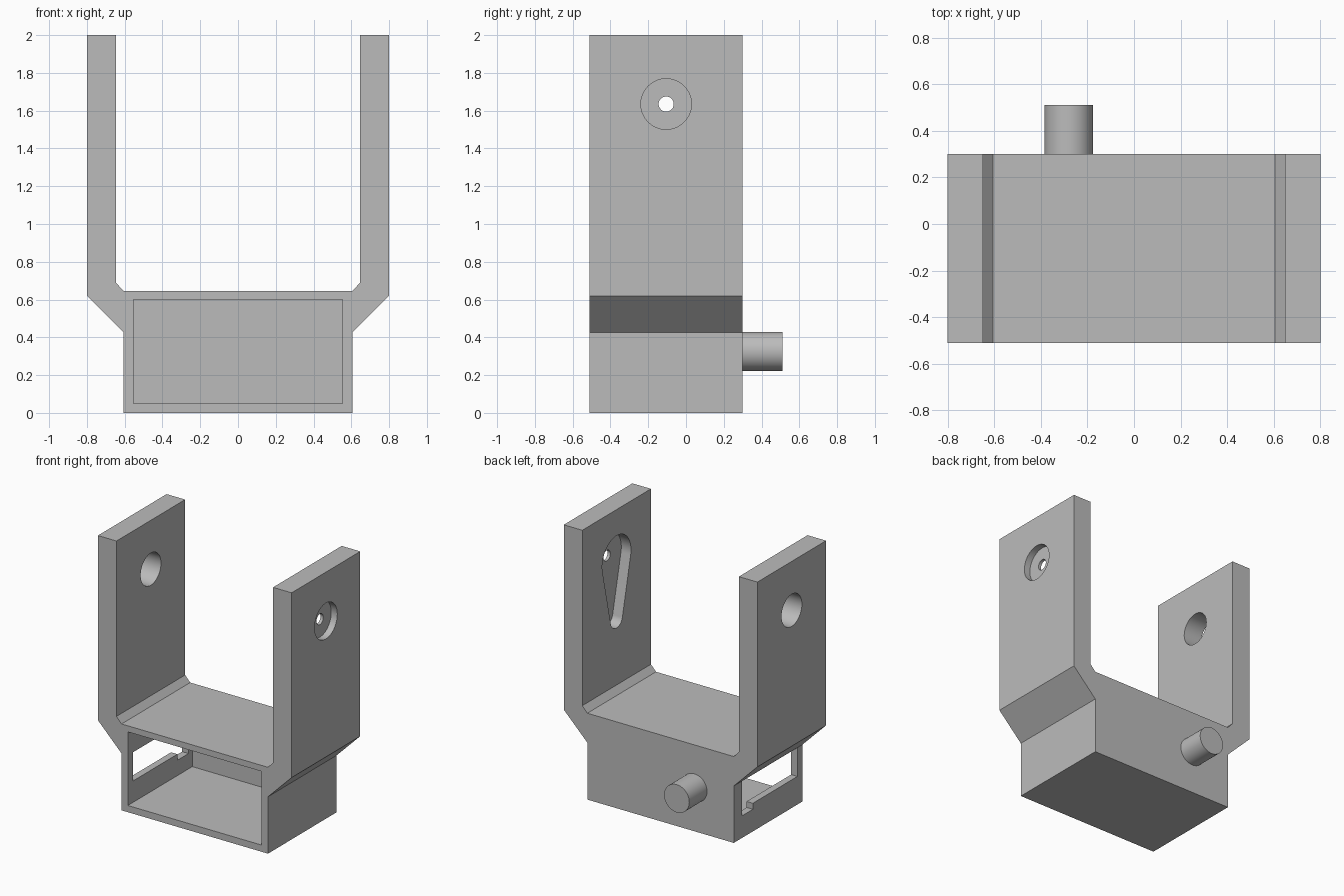
import bpy, bmesh, math
from mathutils import Matrix, Vector

if "Cube" in bpy.data.objects:
    bpy.data.objects.remove(bpy.data.objects["Cube"], do_unlink=True)

# Single grey plastic
grey = bpy.data.materials.new("grey_plastic")
grey.use_nodes = True
colour = (0.5, 0.5, 0.5, 1)
grey.diffuse_color = colour
grey.node_tree.nodes["Principled BSDF"].inputs["Base Color"].default_value = colour

FRONT, BACK = -0.51, 0.30
PIVOT_Y, PIVOT_Z = -0.105, 1.635


def prism(name, points, start, depth, axis):
    """Extrude a closed outline along x (points are y,z) or y (points are x,z)."""
    bm = bmesh.new()
    place = (lambda a, b: (start, a, b)) if axis == "x" else (lambda a, b: (a, start, b))
    face = bm.faces.new([bm.verts.new(place(a, b)) for a, b in points])
    step = Vector((depth, 0, 0)) if axis == "x" else Vector((0, depth, 0))
    out = bmesh.ops.extrude_face_region(bm, geom=[face])
    bmesh.ops.translate(bm, vec=step, verts=[v for v in out["geom"] if isinstance(v, bmesh.types.BMVert)])
    bmesh.ops.recalc_face_normals(bm, faces=bm.faces)
    mesh = bpy.data.meshes.new(name)
    bm.to_mesh(mesh)
    bm.free()
    mesh.materials.append(grey)
    obj = bpy.data.objects.new(name, mesh)
    bpy.context.collection.objects.link(obj)
    return obj


def arc(a, b, radius, start=0.0, sweep=2 * math.pi, steps=64):
    count = steps if sweep > 6.28 else steps + 1
    return [(a + radius * math.cos(start + sweep * i / steps),
             b + radius * math.sin(start + sweep * i / steps)) for i in range(count)]


def rect(a0, a1, b0, b1):
    return [(a0, b0), (a1, b0), (a1, b1), (a0, b1)]


def combine(target, tool, operation="DIFFERENCE"):
    bpy.context.view_layer.objects.active = target
    mod = target.modifiers.new("cut", "BOOLEAN")
    mod.operation, mod.solver, mod.object = operation, "EXACT", tool
    bpy.ops.object.modifier_apply(modifier=mod.name)
    bpy.data.objects.remove(tool, do_unlink=True)


# Fork body: half outline mirrored across the centre
half = [(0.605, 0), (0.605, 0.425), (0.8, 0.62), (0.8, 2), (0.647, 2), (0.647, 0.69), (0.605, 0.645)]
outline = half + [(-x, z) for x, z in reversed(half)]
bracket = prism("fork_bracket", outline, FRONT, BACK - FRONT, "y")

# Front-opening compartment
combine(bracket, prism("cavity", rect(-0.553, 0.553, 0.05, 0.6), FRONT - 0.1, 0.86, "y"))

# Stepped window in the right wall
window = [(-0.45, 0.21), (0.075, 0.21), (0.075, 0.165), (0.205, 0.165), (0.205, 0.424), (-0.45, 0.424)]
combine(bracket, prism("window", window, -0.7, 0.2, "x"))

# Bearing hole through the right arm
combine(bracket, prism("bearing_hole", arc(PIVOT_Y, PIVOT_Z, 0.12), -0.9, 0.4, "x"))

# Left arm: outer counterbore, screw hole and teardrop horn pocket
combine(bracket, prism("counterbore", arc(PIVOT_Y, PIVOT_Z, 0.134), 0.75, 0.1, "x"))
combine(bracket, prism("screw_hole", arc(PIVOT_Y, PIVOT_Z, 0.04), 0.6, 0.3, "x"))
big, small, drop = 0.17, 0.07, 0.45
tilt = math.asin((big - small) / drop)
teardrop = arc(PIVOT_Y, PIVOT_Z, big, -tilt, math.pi + 2 * tilt, 48)
teardrop += arc(PIVOT_Y, PIVOT_Z - drop, small, math.pi + tilt, math.pi - 2 * tilt, 32)
combine(bracket, prism("horn_pocket", teardrop, 0.6, 0.127, "x"))

# Round peg on the back wall
peg = prism("back_peg", arc(-0.28, 0.325, 0.104), BACK - 0.02, 0.23, "y")
combine(bracket, peg, "UNION")

# Smooth round walls, crisp edges
bpy.ops.object.select_all(action="DESELECT")
bracket.select_set(True)
bpy.context.view_layer.objects.active = bracket
bpy.ops.object.shade_smooth_by_angle(angle=math.radians(30))
